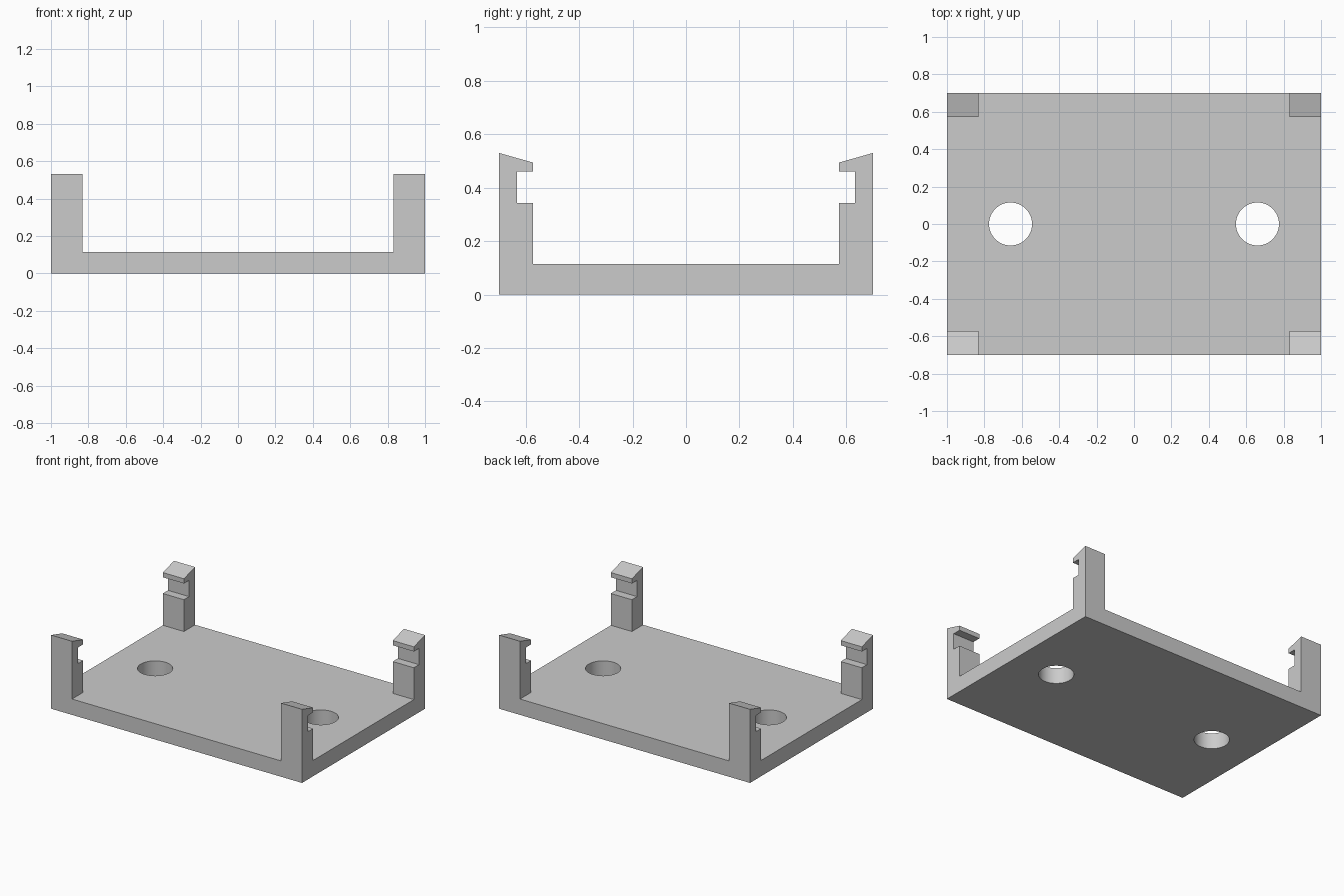
import bpy
import bmesh
from mathutils import Vector

cube = bpy.data.objects.get("Cube")
if cube:
    bpy.data.objects.remove(cube, do_unlink=True)

# Main dimensions
HALF_X, HALF_Y = 1.0, 0.70
FLOOR = 0.114            # plate thickness
POST_X, POST_Y = 0.832, 0.573   # inner faces of the posts
HOLE_X, HOLE_R = 0.66, 0.115

grey = bpy.data.materials.new("light grey plastic")
grey.use_nodes = True
colour = (0.6, 0.6, 0.6, 1.0)
grey.diffuse_color = colour
grey.node_tree.nodes["Principled BSDF"].inputs["Base Color"].default_value = colour


def make_object(name, bm):
    bmesh.ops.recalc_face_normals(bm, faces=bm.faces)
    mesh = bpy.data.meshes.new(name)
    bm.to_mesh(mesh)
    bm.free()
    mesh.materials.append(grey)
    obj = bpy.data.objects.new(name, mesh)
    bpy.context.collection.objects.link(obj)
    return obj


def extrude_outline(name, points, offset):
    bm = bmesh.new()
    face = bm.faces.new([bm.verts.new(p) for p in points])
    result = bmesh.ops.extrude_face_region(bm, geom=[face], use_keep_orig=True)
    moved = [v for v in result["geom"] if isinstance(v, bmesh.types.BMVert)]
    bmesh.ops.translate(bm, verts=moved, vec=Vector(offset))
    return make_object(name, bm)


def combine(target, helper, operation):
    helper.hide_render = True
    mod = target.modifiers.new(helper.name, "BOOLEAN")
    mod.operation = operation
    mod.solver = "EXACT"
    mod.object = helper
    bpy.context.view_layer.objects.active = target
    bpy.ops.object.modifier_apply(modifier=mod.name)
    bpy.data.objects.remove(helper, do_unlink=True)


# Flat base plate
tray = extrude_outline(
    "clip_tray",
    [(sx * HALF_X, sy * HALF_Y, 0) for sx, sy in ((-1, -1), (1, -1), (1, 1), (-1, 1))],
    (0, 0, FLOOR))

# Corner posts with a slot and a sloped snap hook, as (y, z) outline
hook_profile = [
    (HALF_Y, 0), (HALF_Y, 0.53), (POST_Y, 0.494), (POST_Y, 0.46),
    (0.632, 0.46), (0.632, 0.343), (POST_Y, 0.343), (POST_Y, 0),
]
for side, sx in (("left", 1), ("right", -1)):
    for end, sy in (("front", -1), ("back", 1)):
        post = extrude_outline(
            f"{end}_{side}_post",
            [(sx * POST_X, sy * y, z) for y, z in hook_profile],
            (sx * (HALF_X - POST_X), 0, 0))
        combine(tray, post, "UNION")

# Two round through holes
for sx in (-1, 1):
    bm = bmesh.new()
    bmesh.ops.create_cone(bm, cap_ends=True, segments=64,
                          radius1=HOLE_R, radius2=HOLE_R, depth=1)
    bmesh.ops.translate(bm, verts=bm.verts, vec=(sx * HOLE_X, 0, 0))
    combine(tray, make_object("hole_cutter", bm), "DIFFERENCE")

# Smooth hole walls, crisp edges elsewhere
bpy.ops.object.select_all(action="DESELECT")
tray.select_set(True)
bpy.context.view_layer.objects.active = tray
bpy.ops.object.shade_smooth_by_angle(angle=0.26)
